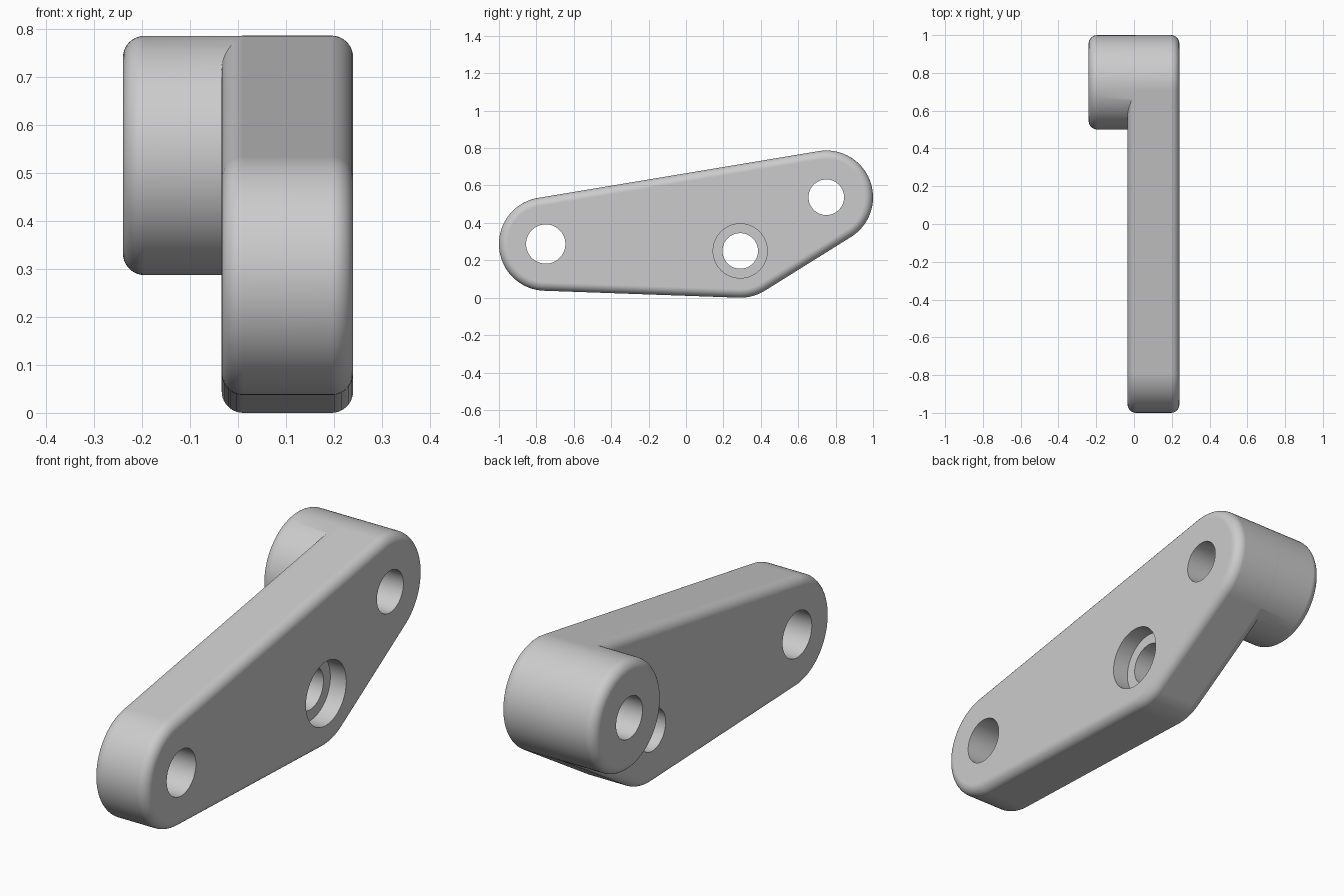
import bpy, bmesh
from math import pi, cos, sin, atan2, ceil

if "Cube" in bpy.data.objects:
    bpy.data.objects.remove(bpy.data.objects["Cube"])

grey = bpy.data.materials.new("light grey")
grey.use_nodes = True
colour = (0.6, 0.6, 0.6, 1)
grey.diffuse_color = colour
grey.node_tree.nodes["Principled BSDF"].inputs["Base Color"].default_value = colour

# Arm pivots as (y, z), counter-clockwise
FRONT, LOWER, REAR = (-0.75, 0.287), (0.29, 0.25), (0.75, 0.537)
RIGHT, INNER, LEFT = 0.24, -0.034, -0.24
FILLET, RADIUS = 0.045, 0.25


def outline(centres, radius):
    """Rounded outline wrapped around equal circles."""
    if len(centres) == 1:
        (y, z), = centres
        return [(y + radius * cos(2 * pi * i / 96), z + radius * sin(2 * pi * i / 96))
                for i in range(96)]
    points, n = [], len(centres)
    for i, (y, z) in enumerate(centres):
        prev, nxt = centres[i - 1], centres[(i + 1) % n]
        start = atan2(z - prev[1], y - prev[0]) - pi / 2
        sweep = (atan2(nxt[1] - z, nxt[0] - y) - pi / 2 - start) % (2 * pi)
        steps = ceil(sweep / (2 * pi) * 96)
        for k in range(steps + 1):
            a = start + sweep * k / steps
            points.append((y + radius * cos(a), z + radius * sin(a)))
    return points


def loft(name, centres, rings):
    """Closed solid through (x, radius) rings along x."""
    bm = bmesh.new()
    loops = [[bm.verts.new((x, y, z)) for y, z in outline(centres, r)] for x, r in rings]
    for a, b in zip(loops, loops[1:]):
        for i in range(len(a)):
            j = (i + 1) % len(a)
            bm.faces.new((a[i], a[j], b[j], b[i]))
    bm.faces.new(loops[0])
    bm.faces.new(loops[-1])
    bmesh.ops.recalc_face_normals(bm, faces=bm.faces)
    mesh = bpy.data.meshes.new(name)
    bm.to_mesh(mesh)
    bm.free()
    mesh.materials.append(grey)
    obj = bpy.data.objects.new(name, mesh)
    bpy.context.collection.objects.link(obj)
    return obj


def rounded(x, side, radius, steps=10):
    """Fillet rings from the flat face at x inwards; side is the outward sign."""
    return [(x - side * FILLET * (1 - cos(t)), radius - FILLET * (1 - sin(t)))
            for t in (pi / 2 * k / steps for k in range(steps + 1))]


# Plate and the boss on its rear end
arm = loft("lever_arm", [FRONT, LOWER, REAR],
           rounded(INNER, -1, RADIUS) + rounded(RIGHT, 1, RADIUS)[::-1])
boss_radius = RADIUS - 0.0005
boss = loft("boss", [REAR], rounded(LEFT, -1, boss_radius) + [(0.1, boss_radius)])

# Pivot holes and the counterbored hole
front_hole = loft("front_hole_cutter", [FRONT], [(-0.5, 0.105), (0.5, 0.105)])
rear_hole = loft("rear_hole_cutter", [REAR], [(-0.5, 0.095), (0.5, 0.095)])
floor = RIGHT - 0.08
lower_hole = loft("counterbore_cutter", [LOWER],
                  [(-0.15, 0.095), (floor, 0.095), (floor, 0.145), (0.5, 0.145)])

bpy.ops.object.select_all(action="DESELECT")
bpy.context.view_layer.objects.active = arm
arm.select_set(True)

for tool, operation in ((boss, "UNION"), (front_hole, "DIFFERENCE"),
                        (rear_hole, "DIFFERENCE"), (lower_hole, "DIFFERENCE")):
    mod = arm.modifiers.new(tool.name, "BOOLEAN")
    mod.operation = operation
    mod.solver = "EXACT"
    mod.object = tool
    bpy.ops.object.modifier_apply(modifier=mod.name)
    bpy.data.objects.remove(tool)

# Smooth fillets with flat-looking faces
bpy.ops.object.shade_smooth_by_angle(angle=pi / 6)
weighted = arm.modifiers.new("even_shading", "WEIGHTED_NORMAL")
weighted.keep_sharp = True
